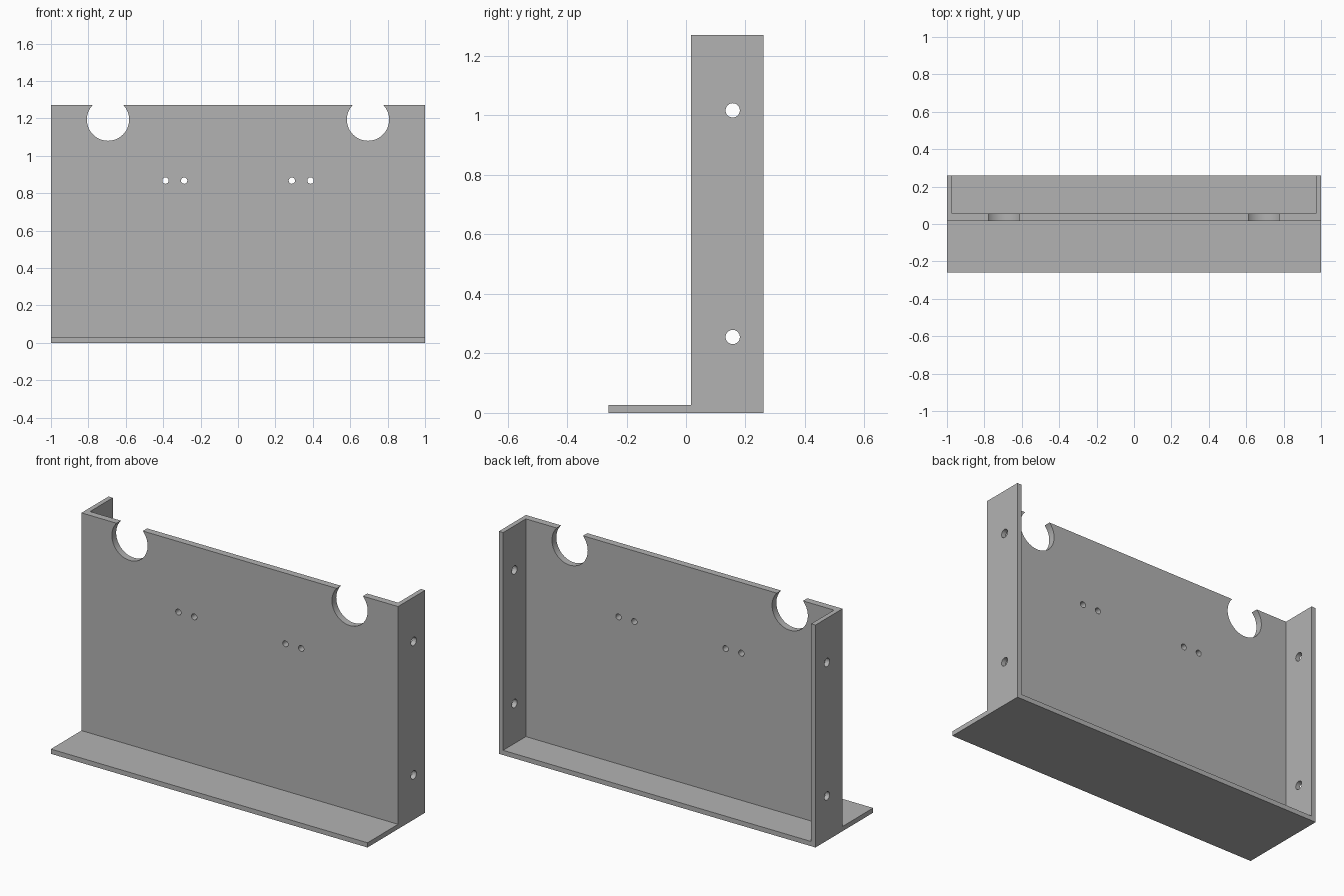
import bpy
import math

cube = bpy.data.objects.get("Cube")
if cube:
    bpy.data.objects.remove(cube, do_unlink=True)

# Overall dimensions
HALF_W, HALF_D, HEIGHT = 1.0, 0.26, 1.27
FRONT_Y, BACK_Y = 0.016, 0.055
SHEET = 0.027

grey = bpy.data.materials.new("plain grey")
grey.use_nodes = True
colour = (0.45, 0.45, 0.45, 1)
grey.diffuse_color = colour
grey.node_tree.nodes["Principled BSDF"].inputs["Base Color"].default_value = colour


def box(name, low, high):
    """Box between two opposite corners."""
    centre = [(a + b) / 2 for a, b in zip(low, high)]
    bpy.ops.mesh.primitive_cube_add(size=1, location=centre)
    ob = bpy.context.object
    ob.name = name
    ob.scale = [b - a for a, b in zip(low, high)]
    bpy.ops.object.transform_apply(location=True, rotation=True, scale=True)
    ob.data.materials.append(grey)
    return ob


def rod(name, radius, length, centre, rotation, sides):
    """Round cutter for a drilled hole."""
    bpy.ops.mesh.primitive_cylinder_add(vertices=sides, radius=radius, depth=length,
                                        location=centre, rotation=rotation)
    ob = bpy.context.object
    ob.name = name
    ob.data.materials.append(grey)
    return ob


def cut(target, cutter):
    """Subtract the cutter and discard it."""
    cutter.hide_render = True
    mod = target.modifiers.new("cut", "BOOLEAN")
    mod.operation = "DIFFERENCE"
    mod.solver = "EXACT"
    mod.object = cutter
    bpy.context.view_layer.objects.active = target
    bpy.ops.object.modifier_apply(modifier=mod.name)
    bpy.data.objects.remove(cutter, do_unlink=True)


# Tray: upright panel, side walls and floor, open at the back and top
tray = box("bracket_body", (-HALF_W, FRONT_Y, 0), (HALF_W, HALF_D, HEIGHT))
cut(tray, box("cavity", (SHEET - HALF_W, BACK_Y, SHEET),
              (HALF_W - SHEET, HALF_D + 0.1, HEIGHT + 0.1)))

along_y = (math.pi / 2, 0, 0)
along_x = (0, math.pi / 2, 0)
for side in (-1, 1):
    # Open round notch in the top edge
    cut(tray, rod("notch", 0.113, 0.2, (side * 0.695, FRONT_Y, 1.193), along_y, 64))
    # Pair of small panel holes
    for x in (0.288, 0.388):
        cut(tray, rod("panel_hole", 0.017, 0.2, (side * x, FRONT_Y, 0.867), along_y, 24))
    # Mounting holes in the side wall
    for z in (0.255, 1.017):
        cut(tray, rod("side_hole", 0.024, 0.2, (side * HALF_W, 0.157, z), along_x, 32))

# Front foot plate
foot = box("front_foot_plate", (-HALF_W, -HALF_D, 0), (HALF_W, FRONT_Y, SHEET))

bpy.ops.object.select_all(action="DESELECT")
tray.select_set(True)
bpy.context.view_layer.objects.active = tray
bpy.ops.object.shade_smooth_by_angle(angle=math.radians(30))
